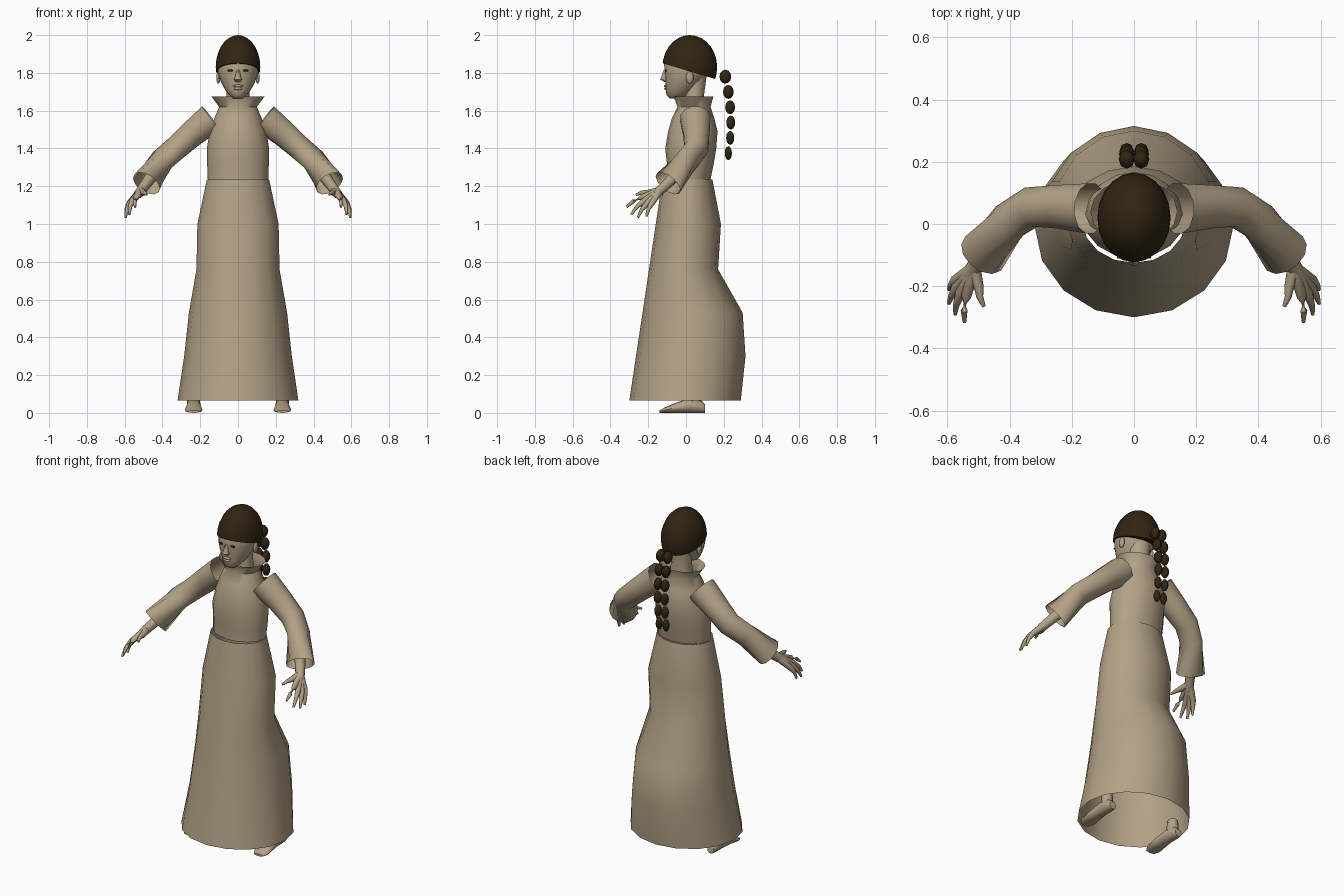
import bpy, bmesh, math
from mathutils import Vector, Matrix

cube = bpy.data.objects.get("Cube")
if cube:
    bpy.data.objects.remove(cube)


def material(name, rgb):
    m = bpy.data.materials.new(name)
    m.use_nodes = True
    m.diffuse_color = (*rgb, 1)
    m.node_tree.nodes["Principled BSDF"].inputs["Base Color"].default_value = (*rgb, 1)
    return m


TAN = material("warm tan", (0.45, 0.36, 0.24))
HAIR = material("dark brown", (0.03, 0.018, 0.006))


def finish(name, bm, mat, mirror=False, angle=50):
    bmesh.ops.recalc_face_normals(bm, faces=bm.faces)
    me = bpy.data.meshes.new(name)
    bm.to_mesh(me)
    bm.free()
    me.materials.append(mat)
    ob = bpy.data.objects.new(name, me)
    bpy.context.collection.objects.link(ob)
    if mirror:
        ob.modifiers.new("Mirror", 'MIRROR').use_mirror_merge = False
    bpy.ops.object.select_all(action='DESELECT')
    ob.select_set(True)
    bpy.context.view_layer.objects.active = ob
    bpy.ops.object.shade_smooth_by_angle(angle=math.radians(angle))
    return ob


def loft(bm, rings, n, caps):
    """Skin a list of (centre, u axis, v axis) ellipses."""
    loops = []
    for c, u, v in rings:
        loops.append([bm.verts.new(Vector(c) + Vector(u) * math.sin(2 * math.pi * i / n)
                                   - Vector(v) * math.cos(2 * math.pi * i / n))
                      for i in range(n)])
    for a, b in zip(loops, loops[1:]):
        for i in range(n):
            j = (i + 1) % n
            bm.faces.new((a[i], a[j], b[j], b[i]))
    if caps:
        bm.faces.new(loops[0])
        bm.faces.new(loops[-1])


def body(name, sections, n=16, caps=False):
    """Upright loft from (z, half width, front y, back y) sections."""
    bm = bmesh.new()
    loft(bm, [((0, (f + b) / 2, z), (w, 0, 0), (0, (b - f) / 2, 0))
              for z, w, f, b in sections], n, caps)
    return finish(name, bm, TAN)


def tube(bm, path, radii, n=8, caps=True):
    pts = [Vector(p) for p in path]
    rings = []
    for i, p in enumerate(pts):
        t = (pts[min(i + 1, len(pts) - 1)] - pts[max(i - 1, 0)]).normalized()
        ref = Vector((0, 1, 0)) if abs(t.y) < 0.85 else Vector((0, 0, 1))
        if len(pts) == 5:  # long bent sleeves keep one steady reference
            ref = Vector((-0.5, 0.6, 0.6))
        u = t.cross(ref).normalized()
        rings.append((p, u * radii[i], t.cross(u) * radii[i]))
    loft(bm, rings, n, caps)


def ball(bm, centre, size, u=12, v=8):
    m = Matrix.Translation(centre) @ Matrix.Diagonal((*size, 1))
    bmesh.ops.create_uvsphere(bm, u_segments=u, v_segments=v, radius=1, matrix=m)


# Long skirt, open at the hem, with a full back
body("skirt", [(0.065, 0.32, -0.30, 0.29), (0.3, 0.285, -0.265, 0.315),
               (0.53, 0.26, -0.23, 0.30), (0.76, 0.22, -0.196, 0.17),
               (1.0, 0.215, -0.16, 0.185), (1.235, 0.165, -0.125, 0.14)])

# Bodice with flared collar
body("bodice", [(1.235, 0.16, -0.10, 0.13), (1.31, 0.163, -0.10, 0.145),
                (1.40, 0.165, -0.11, 0.16), (1.49, 0.15, -0.095, 0.167),
                (1.56, 0.125, -0.075, 0.15), (1.62, 0.10, -0.045, 0.13),
                (1.675, 0.14, -0.065, 0.145)])

# Sleeves, open at shoulder and cuff
bm = bmesh.new()
tube(bm, [(0.14, 0.05, 1.56), (0.24, 0.055, 1.48), (0.33, 0.055, 1.40),
          (0.40, 0.01, 1.34), (0.485, -0.095, 1.215)],
     [0.083, 0.072, 0.066, 0.064, 0.08], n=12, caps=False)
finish("sleeves", bm, TAN, mirror=True)

# Forearms and hands: each finger runs from the wrist through its knuckle
bm = bmesh.new()
wrist = (0.515, -0.14, 1.175)
tube(bm, [(0.43, -0.02, 1.29), wrist, (0.53, -0.165, 1.155)], [0.035, 0.026, 0.024])
fingers = [((0.54, -0.235, 1.14), (0.545, -0.315, 1.09)),
           ((0.56, -0.225, 1.12), (0.575, -0.29, 1.05)),
           ((0.572, -0.205, 1.11), (0.595, -0.255, 1.035)),
           ((0.575, -0.18, 1.11), (0.595, -0.21, 1.04)),
           ((0.50, -0.20, 1.165), (0.483, -0.265, 1.155))]
for knuckle, tip in fingers:
    k, t = Vector(knuckle), Vector(tip)
    tube(bm, [wrist, k, k.lerp(t, 0.5) + Vector((0.004, -0.003, 0.006)), t],
         [0.022, 0.016, 0.011, 0.006])
finish("hands", bm, TAN, mirror=True)

# Bare feet: length sections (y, half width, height) plus ankles
bm = bmesh.new()
foot = [(0.10, 0.022, 0.045), (0.075, 0.034, 0.07), (0.02, 0.036, 0.08),
        (-0.05, 0.042, 0.055), (-0.11, 0.047, 0.03), (-0.14, 0.03, 0.014)]
loft(bm, [((0.235, y, h / 2), (w, 0, 0), (0, 0, h / 2)) for y, w, h in foot], 12, True)
tube(bm, [(0.235, 0.05, 0.04), (0.235, 0.05, 0.12)], [0.036, 0.03])
finish("feet", bm, TAN, mirror=True)

# Neck and head
body("neck", [(1.60, 0.068, -0.02, 0.105), (1.68, 0.06, -0.01, 0.095),
              (1.79, 0.062, -0.01, 0.11)], 12)
body("head", [(1.665, 0.025, -0.085, -0.03), (1.68, 0.045, -0.103, 0.01),
              (1.71, 0.068, -0.107, 0.05), (1.75, 0.09, -0.108, 0.08),
              (1.80, 0.106, -0.113, 0.12), (1.85, 0.108, -0.116, 0.14),
              (1.92, 0.085, -0.085, 0.12)], 20, True)

# Nose, lips and ears
bm = bmesh.new()
loft(bm, [((0, -0.108, 1.815), (0.009, 0, 0), (0, 0.01, 0)),
          ((0, -0.112, 1.785), (0.013, 0, 0), (0, 0.017, 0)),
          ((0, -0.113, 1.765), (0.021, 0, 0), (0, 0.023, 0)),
          ((0, -0.106, 1.753), (0.014, 0, 0), (0, 0.01, 0))], 8, True)
ball(bm, (0, -0.107, 1.731), (0.028, 0.01, 0.007))
ball(bm, (0, -0.106, 1.717), (0.023, 0.01, 0.008))
for side in (-1, 1):
    ball(bm, (side * 0.104, 0.02, 1.775), (0.011, 0.02, 0.032))
finish("face_features", bm, TAN)

# Eyes as thin dark plates
bm = bmesh.new()
ball(bm, (0.04, -0.1075, 1.812), (0.016, 0.0045, 0.006))
finish("eyes", bm, HAIR, mirror=True)

# Hair cap, trimmed on a slope from brow to nape
bm = bmesh.new()
ball(bm, (0, 0.02, 1.83), (0.118, 0.145, 0.17), 20, 14)
cut = bmesh.ops.bisect_plane(bm, geom=bm.verts[:] + bm.edges[:] + bm.faces[:],
                             plane_co=(0, 0.02, 1.808), plane_no=(0, 0.3, 1),
                             clear_inner=True)
rim = [e for e in cut["geom_cut"] if isinstance(e, bmesh.types.BMEdge)]
bmesh.ops.contextual_create(bm, geom=rim)
finish("hair_cap", bm, HAIR)

# Braid of paired beads hanging behind the neck
bm = bmesh.new()
for i in range(6):
    y = 0.237 - 0.0032 * (i - 3) ** 2
    ball(bm, (0.0235, y, 1.78 - 0.081 * i),
         (0.026 - 0.0012 * i, 0.031 - 0.0024 * i, 0.037), 8, 6)
finish("braid", bm, HAIR, mirror=True)
